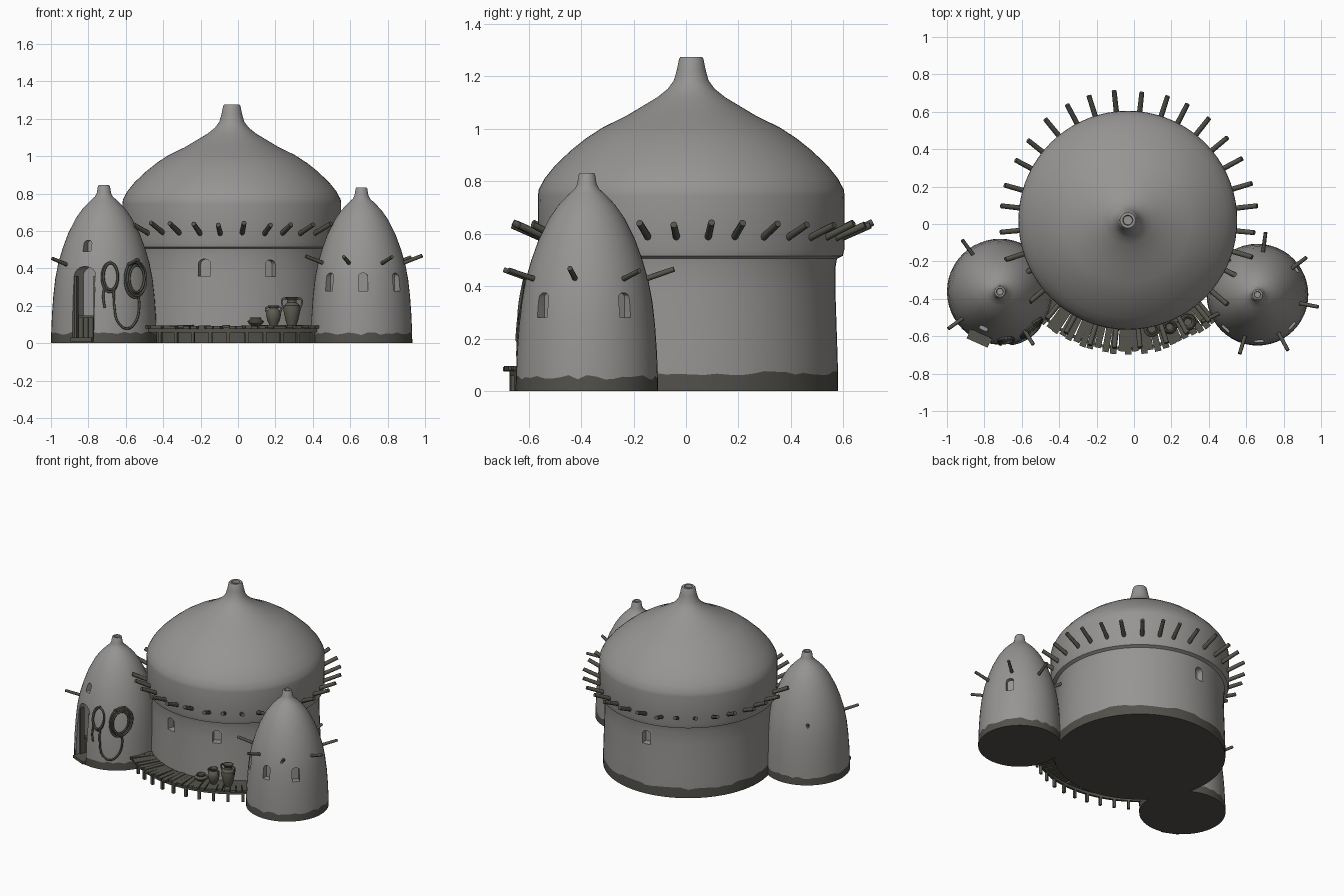
import bpy, bmesh, math, random
from mathutils import Matrix, Vector

if "Cube" in bpy.data.objects:
    bpy.data.objects.remove(bpy.data.objects["Cube"])

random.seed(4)
rad = math.radians


def material(name, rgb):
    m = bpy.data.materials.new(name)
    m.diffuse_color = (*rgb, 1)
    m.use_nodes = True
    m.node_tree.nodes["Principled BSDF"].inputs["Base Color"].default_value = m.diffuse_color
    return m


CLAY = material("clay", (0.31, 0.30, 0.29))
BASE = material("damp_base", (0.085, 0.083, 0.072))
WOOD = material("old_wood", (0.090, 0.088, 0.070))
ROPE = material("rope", (0.075, 0.075, 0.062))
POT = material("pottery", (0.105, 0.105, 0.082))


def finish(name, bm, mats, angle=35):
    bmesh.ops.recalc_face_normals(bm, faces=bm.faces)
    me = bpy.data.meshes.new(name)
    bm.to_mesh(me)
    bm.free()
    ob = bpy.data.objects.new(name, me)
    bpy.context.collection.objects.link(ob)
    for m in mats:
        me.materials.append(m)
    if angle:
        smooth(ob, angle)
    return ob


def select(ob):
    bpy.ops.object.select_all(action='DESELECT')
    ob.select_set(True)
    bpy.context.view_layer.objects.active = ob


def smooth(ob, angle):
    select(ob)
    bpy.ops.object.shade_smooth_by_angle(angle=rad(angle))


def lathe(name, profile, centre, mats, seg=64, base_ring=0, angle=35):
    """Spin (radius, z) points; faces under base_ring use the second colour."""
    bm = bmesh.new()
    rings = []
    for j, (r, z) in enumerate(profile):
        ring = []
        for i in range(seg):
            a = 2 * math.pi * i / seg
            dz = random.uniform(-.009, .009) if base_ring and j == base_ring else 0
            ring.append(bm.verts.new((centre[0] + r * math.cos(a), centre[1] + r * math.sin(a), z + dz)))
        rings.append(ring)
    for j in range(len(rings) - 1):
        for i in range(seg):
            k = (i + 1) % seg
            f = bm.faces.new((rings[j][i], rings[j][k], rings[j + 1][k], rings[j + 1][i]))
            f.material_index = 1 if j < base_ring else 0
    bm.faces.new(rings[0]).material_index = 1 if base_ring else 0
    bm.faces.new(rings[-1])
    return finish(name, bm, mats, angle)


def frame(centre, ang, r, z):
    """Matrix whose x points outwards, y sideways, z up."""
    a = rad(ang)
    return (Matrix.Translation((centre[0] + r * math.cos(a), centre[1] + r * math.sin(a), z))
            @ Matrix.Rotation(a, 4, 'Z'))


def add_box(bm, mat, size):
    bmesh.ops.create_cube(bm, size=1, matrix=mat @ Matrix.Diagonal((*size, 1)))


def cut_openings(ob, centre, openings):
    """Cut arched openings: (angle, r_inner, r_outer, z0, z1, width)."""
    bm = bmesh.new()
    for ang, r0, r1, z0, z1, w in openings:
        h = w / 2
        pts = [(-h, z0), (h, z0)]
        pts += [(h * math.cos(rad(t)), z1 - h * .8 + h * .8 * math.sin(rad(t))) for t in range(0, 181, 20)]
        face = bm.faces.new([bm.verts.new(frame(centre, ang, r0, 0) @ Vector((0, y, z))) for y, z in pts])
        out = bmesh.ops.extrude_face_region(bm, geom=[face])
        step = Vector((math.cos(rad(ang)), math.sin(rad(ang)), 0)) * (r1 - r0)
        bmesh.ops.translate(bm, vec=step, verts=[v for v in out["geom"] if isinstance(v, bmesh.types.BMVert)])
    cutter = finish("opening_cutter", bm, [CLAY], 0)
    mod = ob.modifiers.new("openings", 'BOOLEAN')
    mod.operation, mod.solver, mod.object = 'DIFFERENCE', 'EXACT', cutter
    select(ob)
    bpy.ops.object.modifier_apply(modifier=mod.name)
    bpy.data.objects.remove(cutter)
    smooth(ob, 35)


def sticks(name, centre, angles, r0, z0, r1, z1, thick):
    """Wooden beams poking out of a wall, rising outwards."""
    bm = bmesh.new()
    for ang in angles:
        ang += random.uniform(-1, 1)
        a, b = (frame(centre, ang, r, z).translation
                for r, z in ((r0, z0), (r1 + random.uniform(-.012, .008), z1 + random.uniform(-.006, .006))))
        d = b - a
        m = Matrix.Translation((a + b) / 2) @ d.to_track_quat('Z', 'Y').to_matrix().to_4x4()
        bmesh.ops.create_cone(bm, cap_ends=True, segments=8, radius1=thick, radius2=thick * .9,
                              depth=d.length, matrix=m)
    return finish(name, bm, [WOOD], 50)


def tube(name, paths, thick, mat):
    """Smooth round cords; each path is (points, closed)."""
    cu = bpy.data.curves.new(name, 'CURVE')
    cu.dimensions, cu.bevel_depth, cu.bevel_resolution, cu.resolution_u = '3D', thick, 1, 5
    cu.use_fill_caps = True
    for pts, closed in paths:
        sp = cu.splines.new('BEZIER')
        sp.bezier_points.add(len(pts) - 1)
        for bp, p in zip(sp.bezier_points, pts):
            bp.co = p
            bp.handle_left_type = bp.handle_right_type = 'AUTO'
        sp.use_cyclic_u = closed
    cu.materials.append(mat)
    ob = bpy.data.objects.new(name, cu)
    bpy.context.collection.objects.link(ob)


MAIN, LEFT, RIGHT = (-.033, .02), (-.717, -.362), (.66, -.378)

# Main round house with overhanging band and pointed dome
main_profile = [(.56, 0), (.56, .068), (.556, .2), (.55, .38), (.55, .47), (.556, .505), (.578, .515),
                (.584, .54), (.585, .745), (.582, .768), (.56, .81), (.52, .86), (.46, .917), (.40, .965),
                (.335, 1.007), (.25, 1.048), (.18, 1.09), (.13, 1.12), (.09, 1.152), (.066, 1.185),
                (.055, 1.225), (.046, 1.268), (.041, 1.275), (.027, 1.275), (.024, 1.255)]
main = lathe("main_house", main_profile, MAIN, [CLAY, BASE], 72, 1)
cut_openings(main, MAIN, [(-105.5, .50, .62, .36, .45, .068), (-68, .50, .62, .355, .445, .058),
                          (95, .50, .62, .355, .45, .062)])
sticks("main_beams", MAIN, [84.4 + 11.25 * i for i in range(32)], .53, .565, .69, .638, .0145)

# Two side towers
tower = [(.272, 0), (.271, .052), (.267, .15), (.26, .25), (.25, .34), (.235, .42), (.212, .5), (.183, .58),
         (.143, .66), (.108, .71), (.07, .75), (.046, .772), (.037, .79), (.031, .826), (.027, .832),
         (.018, .832), (.016, .818)]
left_profile = [(r * 1.04, z * 1.015) for r, z in tower]
right_tower = lathe("right_tower", tower, RIGHT, [CLAY, BASE], 48, 1)
cut_openings(right_tower, RIGHT, [(a, .215, .32, .28, .375, .05) for a in (35, -42, -88, -133)])
left_tower = lathe("left_tower", left_profile, LEFT, [CLAY, BASE], 48, 1)
DOOR = -114
cut_openings(left_tower, LEFT, [(DOOR, .13, .36, .022, .41, .125), (DOOR, .16, .3, .49, .55, .045)])
sticks("right_tower_beams", RIGHT, (82, 38, -12, -61, -107, -155, 130), .19, .415, .34, .463, .011)
sticks("left_tower_beams", LEFT, (127, 215, -57), .2, .405, .335, .447, .011)

# Doorway: posts, low gate and threshold
bm = bmesh.new()
for s in (-1, 1):
    add_box(bm, frame(LEFT, DOOR, .235, .19) @ Matrix.Translation((0, s * .056, 0)), (.03, .012, .34))
for i in range(4):
    add_box(bm, frame(LEFT, DOOR, .2, .08) @ Matrix.Translation((0, (i - 1.5) * .029, 0)), (.012, .026, .12))
add_box(bm, frame(LEFT, DOOR, .21, .142), (.014, .12, .014))
add_box(bm, frame(LEFT, DOOR, .255, .02), (.09, .122, .02))
finish("door_frame", bm, [WOOD], 30)

# Curved deck: radial planks, rim beams and posts
bm = bmesh.new()
for i in range(26):
    ang = -133 + 83 * i / 25
    out = .712 + random.uniform(-.012, .008)
    m = frame(MAIN, ang + random.uniform(-.5, .5), (out + .535) / 2, .085 + random.uniform(-.003, .003))
    add_box(bm, m, (out - .535, .0345, .016))
finish("deck_planks", bm, [WOOD], 30)
bm = bmesh.new()
for i in range(21):
    ang = -132 + 81 * i / 20
    for r in (.685, .58):
        add_box(bm, frame(MAIN, ang, r, .067), (.016, .05, .02))
    if i % 2 == 0:
        add_box(bm, frame(MAIN, ang, .685, .03), (.018, .018, .06))
finish("deck_supports", bm, [WOOD], 30)

# Pots on the deck
Z = .093
lathe("bowl", [(.022, Z), (.042, Z + .015), (.043, Z + .025), (.028, Z + .036), (.03, Z + .044),
               (.024, Z + .044), (.02, Z + .034)], (.095, -.56), [POT], 24)
lathe("small_pot", [(.02, Z), (.034, Z + .03), (.04, Z + .06), (.033, Z + .083), (.022, Z + .094),
                    (.03, Z + .108), (.024, Z + .108), (.018, Z + .094)], (.19, -.55), [POT], 24)
lathe("tall_jar", [(.024, Z), (.034, Z + .03), (.046, Z + .085), (.042, Z + .108), (.026, Z + .123),
                   (.024, Z + .138), (.036, Z + .153), (.03, Z + .153), (.02, Z + .138)],
      (.288, -.525), [POT], 24)


def handles(cx, cy, zs, rs):
    return [([(cx + s * r, cy, z) for r, z in zip(rs, zs)], False) for s in (-1, 1)]


tube("pot_handles", handles(.288, -.525, (.235, .238, .22, .185), (.028, .047, .054, .044))
     + handles(.19, -.55, (.192, .19, .178, .165), (.024, .037, .042, .036)), .0055, POT)


# Ropes hanging on the left tower, laid onto its curved wall
def on_wall(x, z, gap=.008):
    for (r0, z0), (r1, z1) in zip(left_profile, left_profile[1:]):
        if z0 <= z <= z1:
            r = r0 + (r1 - r0) * (z - z0) / (z1 - z0) + gap
            return (x, LEFT[1] - math.sqrt(max(r * r - (x - LEFT[0]) ** 2, .001)), z)


def coil(cx, cz, w, h, turns):
    loops = []
    for k in range(turns):
        s, dx, dz = 1 - .09 * k, random.uniform(-.006, .006), random.uniform(-.006, .01)
        loops.append(([on_wall(cx + dx + w * s * math.cos(t * math.pi / 8),
                               cz + dz + h * s * math.sin(t * math.pi / 8), .006 + .004 * k)
                       for t in range(16)], True))
    return loops


hang = [(-.665, .29), (-.66, .19), (-.64, .11), (-.595, .078), (-.55, .11), (-.528, .19), (-.535, .27)]
tail = [(-.715, .3), (-.72, .24), (-.712, .19)]
tube("ropes", coil(-.685, .355, .042, .078, 2) + coil(-.545, .345, .054, .098, 4)
     + [([on_wall(x, z) for x, z in p], False) for p in (hang, tail)], .0065, ROPE)
# Pegs carrying the ropes
sticks("rope_pegs", LEFT, (-82, -43), .2, .425, .265, .44, .008)
